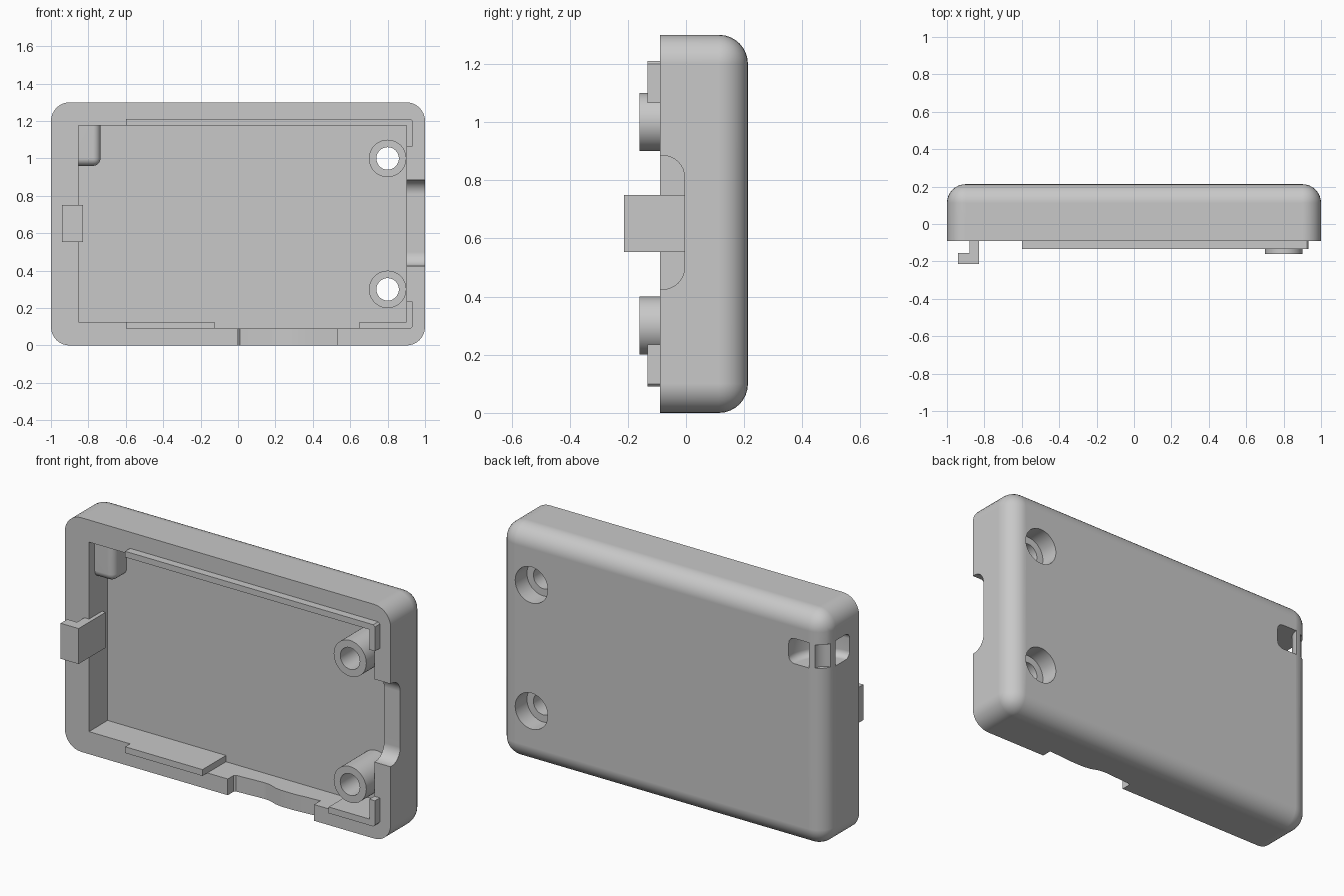
import bpy, bmesh, math
from mathutils import Vector, Matrix

if "Cube" in bpy.data.objects:
    bpy.data.objects.remove(bpy.data.objects["Cube"], do_unlink=True)

grey = bpy.data.materials.new("plain_grey")
grey.use_nodes = True
grey.diffuse_color = (0.58, 0.58, 0.58, 1)
grey.node_tree.nodes["Principled BSDF"].inputs["Base Color"].default_value = (0.58, 0.58, 0.58, 1)


def finish(name, bm):
    bmesh.ops.recalc_face_normals(bm, faces=bm.faces)
    mesh = bpy.data.meshes.new(name)
    bm.to_mesh(mesh)
    bm.free()
    mesh.materials.append(grey)
    obj = bpy.data.objects.new(name, mesh)
    bpy.context.collection.objects.link(obj)
    return obj


def box(name, x, y, z, bevel, pick, segments=8):
    """Box from ranges; pick(edge) chooses the rounded edges."""
    bm = bmesh.new()
    bmesh.ops.create_cube(bm, size=1)
    for v in bm.verts:
        v.co = Vector([r[0] if c < 0 else r[1] for c, r in zip(v.co, (x, y, z))])
    edges = [e for e in bm.edges if pick(e)]
    bmesh.ops.bevel(bm, geom=edges, offset=bevel, segments=segments, profile=0.5, affect='EDGES')
    return finish(name, bm)


def prism(name, points, lo, hi, axis="y"):
    """Extrude an outline along y (points are x, z) or z (points are x, y)."""
    bm = bmesh.new()
    if axis == "y":
        base, step = [(a, lo, b) for a, b in points], (0, hi - lo, 0)
    else:
        base, step = [(a, b, lo) for a, b in points], (0, 0, hi - lo)
    face = bm.faces.new([bm.verts.new(p) for p in base])
    made = bmesh.ops.extrude_face_region(bm, geom=[face])
    bmesh.ops.translate(bm, vec=step, verts=[g for g in made["geom"] if isinstance(g, bmesh.types.BMVert)])
    return finish(name, bm)


def cylinder(name, centre, radius, depth, axis="y", bevel=0):
    bm = bmesh.new()
    turn = Matrix.Rotation(math.pi / 2 if axis == "y" else 0, 4, 'X')
    bmesh.ops.create_cone(bm, cap_ends=True, segments=48, radius1=radius, radius2=radius,
                          depth=depth, matrix=Matrix.Translation(centre) @ turn)
    if bevel:
        rims = [e for e in bm.edges if any(len(f.verts) > 4 for f in e.link_faces)]
        bmesh.ops.bevel(bm, geom=rims, offset=bevel, segments=4, profile=0.5, affect='EDGES')
    return finish(name, bm)


def combine(target, tool, operation='DIFFERENCE', keep=False):
    mod = target.modifiers.new("combine", 'BOOLEAN')
    mod.operation, mod.object, mod.solver = operation, tool, 'EXACT'
    bpy.context.view_layer.objects.active = target
    bpy.ops.object.modifier_apply(modifier=mod.name)
    if not keep:
        bpy.data.objects.remove(tool, do_unlink=True)


RIM, FLOOR, BORE, BACK = -0.09, 0.073, 0.11, 0.213
LEFT, RIGHT = -0.852, 0.9

# Shell: rounded everywhere except around the open front
shell = box("shell", (-1, 1), (RIM, BACK), (0, 1.3), 0.1,
            lambda e: not all(v.co.y < 0 for v in e.verts))

# Cavity, with a thinner stretch of lower wall
combine(shell, prism("cavity_cutter", [
    (LEFT, 0.125), (-0.125, 0.125), (-0.125, 0.09), (0.65, 0.09), (0.65, 0.125),
    (RIGHT, 0.125), (RIGHT, 1.177), (LEFT, 1.177)], RIM - 0.1, FLOOR))

# Corner boss around the cord tunnel
combine(shell, box("cord_boss", (-0.95, -0.735), (-0.04, 0.15), (0.96, 1.22), 0.04,
                   lambda e: all(v.co.x > -0.8 for v in e.verts) or all(v.co.z < 1 for v in e.verts),
                   5), 'UNION')

# Cord tunnel curving around the rear left edge, leaving a recessed bar
corner = (-1, BACK, 1.065)
tunnel = cylinder("tunnel_cutter", corner, 0.22, 0.14, "z", 0.035)
combine(tunnel, cylinder("bar_core", corner, 0.095, 0.3, "z"))
combine(shell, tunnel)
combine(shell, cylinder("bar_recess_cutter", corner, 0.063, 0.13, "z"))

# Side port opening, rounded only along its depth
combine(shell, box("side_port_cutter", (0.85, 1.2), (-0.3, -0.005), (0.425, 0.885), 0.075,
                   lambda e: all(v.co.y > -0.1 for v in e.verts)
                   and abs(e.verts[0].co.x - e.verts[1].co.x) > 0.1))

# Lower port opening with a gently stepped edge
steps = [(0, -0.3), (0, -0.04), (0.01, -0.03), (0.17, -0.02), (0.21, -0.023), (0.26, -0.04),
         (0.3, -0.046), (0.38, -0.046), (0.45, -0.04), (0.53, -0.035), (0.53, -0.3)]
combine(shell, prism("lower_port_cutter", steps, -0.1, 0.11, "z"))

# Screw posts with through holes and rear counterbores
posts = []
for label, z in (("lower", 0.3), ("upper", 1.0)):
    top = FLOOR + 0.005
    post = cylinder(label + "_screw_post", (0.8, (top - 0.16) / 2, z), 0.1, top + 0.16)
    hole = cylinder("screw_hole_cutter", (0.8, 0, z), 0.06, 1)
    combine(shell, hole, keep=True)
    combine(post, hole)
    combine(shell, cylinder("counterbore_cutter", (0.8, BORE + 0.2, z), 0.1, 0.4))
    posts.append(post)

# Locating lips standing on the rim
lips = {
    "upper_lip": [(-0.6, 1.177), (RIGHT, 1.177), (RIGHT, 1.065), (0.934, 1.065),
                  (0.934, 1.2), (0.924, 1.21), (-0.6, 1.21)],
    "lower_corner_lip": [(0.65, 0.09), (0.924, 0.09), (0.934, 0.1), (0.934, 0.235),
                         (RIGHT, 0.235), (RIGHT, 0.125), (0.65, 0.125)],
    "lower_lip": [(-0.6, 0.09), (-0.125, 0.09), (-0.125, 0.125), (-0.6, 0.125)],
}
lip_objects = [prism(name, pts, -0.133, RIM + 0.002) for name, pts in lips.items()]

# Hooked snap clip
clip = prism("snap_clip", [(-0.83, 0.025), (-0.88, 0.025), (-0.88, -0.155),
                           (-0.94, -0.155), (-0.94, -0.213), (-0.83, -0.213)], 0.553, 0.75, "z")

# Smooth the curves, keep the edges crisp and the large faces flat
for obj in [shell, clip] + posts + lip_objects:
    obj.data.materials.clear()
    obj.data.materials.append(grey)
    for poly in obj.data.polygons:
        poly.material_index = 0
    bpy.ops.object.select_all(action='DESELECT')
    obj.select_set(True)
    bpy.context.view_layer.objects.active = obj
    bpy.ops.object.shade_smooth_by_angle(angle=math.radians(30))
    weighted = obj.modifiers.new("flat_faces", 'WEIGHTED_NORMAL')
    weighted.keep_sharp = True
